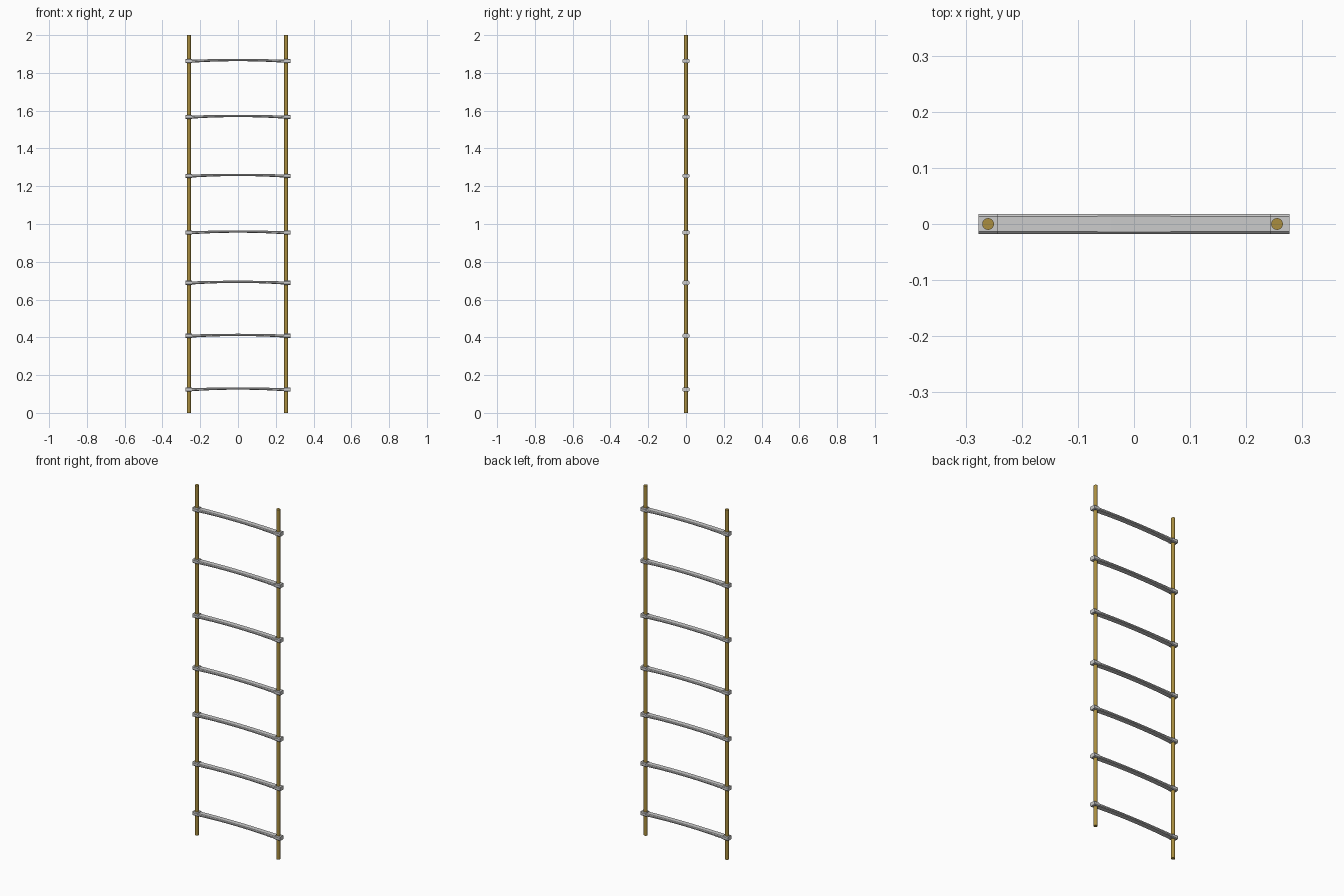
import bpy, bmesh

if "Cube" in bpy.data.objects:
    bpy.data.objects.remove(bpy.data.objects["Cube"])

def material(name, color):
    m = bpy.data.materials.new(name)
    m.diffuse_color = color
    m.use_nodes = True
    m.node_tree.nodes["Principled BSDF"].inputs["Base Color"].default_value = m.diffuse_color
    return m

rope_mat = material("rope_brown", (0.40, 0.27, 0.05, 1))

def finish(ob):
    bpy.ops.object.select_all(action='DESELECT')
    ob.select_set(True)
    bpy.context.view_layer.objects.active = ob
    bpy.ops.object.shade_smooth_by_angle(angle=0.5)

# Two upright ropes
for name, x in (("left_rope", -0.26), ("right_rope", 0.255)):
    bpy.ops.mesh.primitive_cylinder_add(vertices=16, radius=0.0105, depth=2, location=(x, 0, 1))
    rope = bpy.context.object
    rope.name = name
    rope.data.materials.append(rope_mat)
    finish(rope)

HALF, INNER, WIDTH = 0.277, 0.243, 0.0175

# Chamfered cross-section between a bottom and top height
def section(x, low, high):
    c = min(0.004, (high - low) * 0.3)
    w = WIDTH
    return [(x, -w, low + c), (x, -w + c, low), (x, w - c, low), (x, w, low + c),
            (x, w, high - c), (x, w - c, high), (x, -w + c, high), (x, -w, high - c)]

# Rung: block at each end, slightly arched and thinned board between
def rung_mesh():
    block = (-0.011, 0.011)
    rings = [section(-HALF, *block), section(-INNER, *block)]
    steps = 16
    for i in range(steps + 1):
        t = -1 + 2 * i / steps
        arch = 1 - t * t
        rings.append(section(t * INNER, -0.009 + 0.008 * arch, 0.007 + 0.004 * arch))
    rings += [section(INNER, *block), section(HALF, *block)]
    bm = bmesh.new()
    loops = [[bm.verts.new(p) for p in r] for r in rings]
    for a, b in zip(loops, loops[1:]):
        for i in range(8):
            j = (i + 1) % 8
            bm.faces.new((a[i], a[j], b[j], b[i]))
    bm.faces.new(loops[0])
    bm.faces.new(loops[-1])
    bmesh.ops.recalc_face_normals(bm, faces=bm.faces)
    me = bpy.data.meshes.new("rung")
    bm.to_mesh(me)
    bm.free()
    return me

# Seven unevenly spaced rungs
for i, z in enumerate((0.124, 0.408, 0.689, 0.955, 1.255, 1.567, 1.863)):
    rung = bpy.data.objects.new(f"rung_{i + 1}", rung_mesh())
    rung.location.z = z
    bpy.context.collection.objects.link(rung)
    finish(rung)
